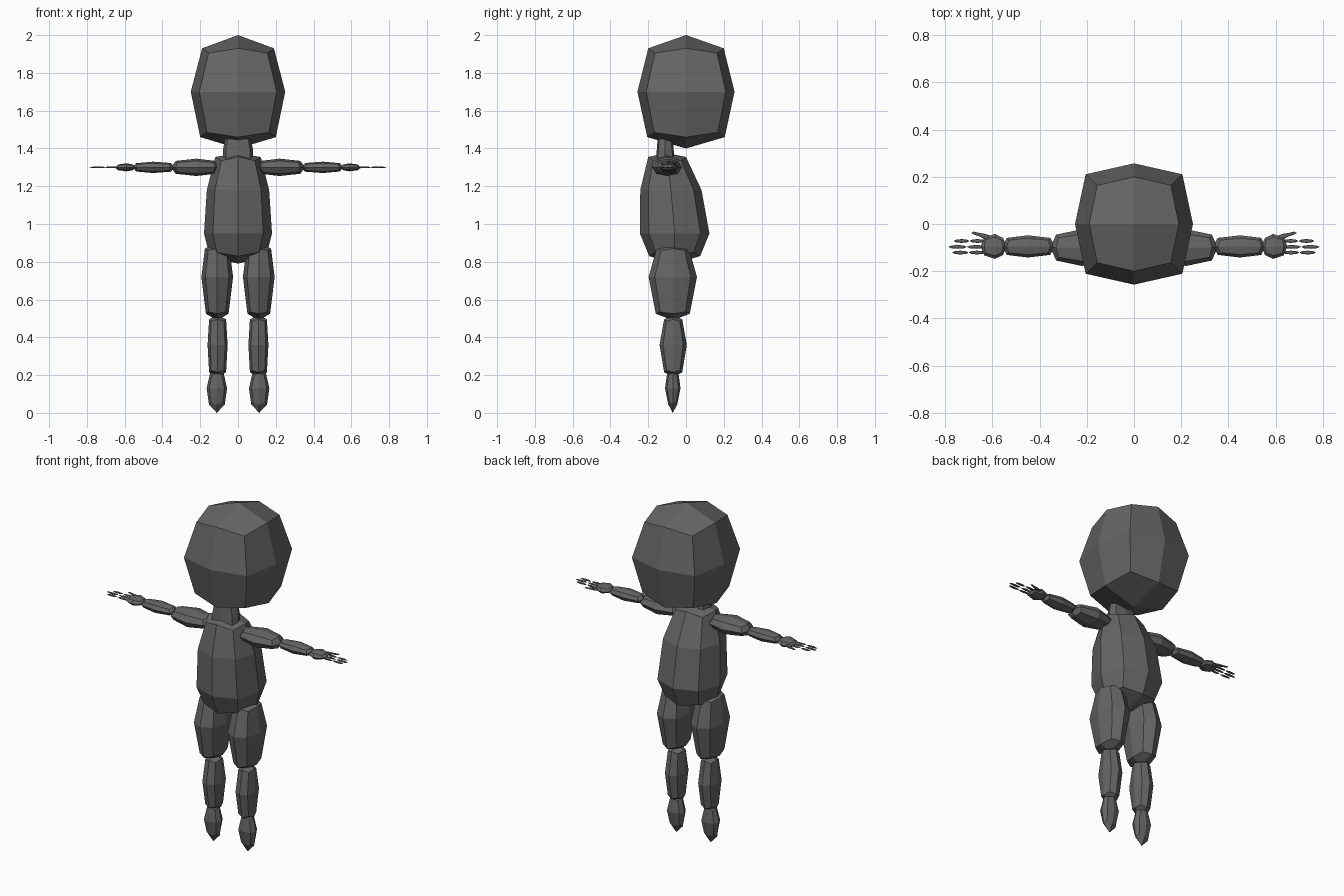
import bpy
import bmesh
from mathutils import Vector

cube = bpy.data.objects.get("Cube")
if cube:
    bpy.data.objects.remove(cube)

grey = bpy.data.materials.new("dark grey")
grey.use_nodes = True
COLOUR = (0.13, 0.13, 0.13, 1)
grey.diffuse_color = COLOUR
grey.node_tree.nodes["Principled BSDF"].inputs["Base Color"].default_value = COLOUR

# Ring outline: side middles at full width, corners pulled in
RING = [(1, 0), (1, 1), (0, 1), (-1, 1), (-1, 0), (-1, -1), (0, -1), (1, -1)]


def block(name, rings, start, end, axis="Z", corner=0.74, inset=0.015, mirror=False):
    """Faceted block from rings (position, centre u, centre v, half u, half v)
    with a four-quad cap rising to a point at each end."""
    def place(t, u, v):
        return Vector((u, v, t)) if axis == "Z" else Vector((t, u, v))

    bm = bmesh.new()
    loops = []
    for i, (t, cu, cv, hu, hv) in enumerate(rings):
        shift = inset if i == 0 else -inset if i == len(rings) - 1 else 0
        loop = []
        for a, b in RING:
            is_corner = a and b
            k = corner if is_corner else 1
            loop.append(bm.verts.new(place(t + (shift if is_corner else 0),
                                           cu + a * hu * k, cv + b * hv * k)))
        loops.append(loop)
    for low, high in zip(loops, loops[1:]):
        for i in range(8):
            j = (i + 1) % 8
            bm.faces.new((low[i], low[j], high[j], high[i]))
    for loop, ring, tip in ((loops[0], rings[0], start), (loops[-1], rings[-1], end)):
        pole = bm.verts.new(place(tip, ring[1], ring[2]))
        for i in range(0, 8, 2):
            bm.faces.new((pole, loop[i], loop[i + 1], loop[(i + 2) % 8]))
    bmesh.ops.recalc_face_normals(bm, faces=bm.faces)
    mesh = bpy.data.meshes.new(name)
    bm.to_mesh(mesh)
    bm.free()
    mesh.materials.append(grey)
    obj = bpy.data.objects.new(name, mesh)
    bpy.context.collection.objects.link(obj)
    if mirror:
        obj.modifiers.new("Mirror", "MIRROR")
    return obj


def limb(name, lo, mid, hi, u, v, half_mid, half_lo, half_hi, tips, axis="Z", inset=0.01):
    """Mirrored three-ring segment, fat in the middle."""
    rings = [(t, u, v, *h) for t, h in ((lo, half_lo), (mid, half_mid), (hi, half_hi))]
    return block(name, rings, *tips, axis=axis, inset=inset, mirror=True)


# Head, neck and torso
block("head", [(1.46, 0, 0, 0.20, 0.205), (1.70, 0, 0, 0.25, 0.257),
               (1.93, 0, 0, 0.19, 0.20)], 1.40, 2.0, corner=0.82, inset=0.025)
block("neck", [(1.34, 0, -0.11, 0.08, 0.05), (1.39, 0, -0.11, 0.08, 0.045),
               (1.455, 0, -0.11, 0.068, 0.04)], 1.32, 1.47, corner=0.8, inset=0.005)
block("torso", [(0.83, 0, -0.06, 0.15, 0.135), (0.95, 0, -0.06, 0.18, 0.184),
                (1.18, 0, -0.08, 0.165, 0.162), (1.355, 0, -0.10, 0.12, 0.10)],
      0.79, 1.375, inset=0.02)

# Legs
limb("thighs", 0.525, 0.72, 0.87, 0.11, -0.07, (0.084, 0.128), (0.06, 0.09),
     (0.065, 0.085), (0.49, 0.90))
limb("shins", 0.215, 0.36, 0.495, 0.108, -0.068, (0.053, 0.072), (0.045, 0.048),
     (0.045, 0.048), (0.19, 0.52))
limb("feet", 0.045, 0.13, 0.21, 0.112, -0.07, (0.054, 0.041), (0.042, 0.024),
     (0.036, 0.03), (0.0, 0.225))

# Arms, held straight out to the sides
limb("upper_arms", 0.12, 0.22, 0.33, -0.10, 1.30, (0.078, 0.046), (0.055, 0.034),
     (0.055, 0.034), (0.09, 0.355), "X")
limb("forearms", 0.355, 0.45, 0.54, -0.095, 1.30, (0.047, 0.03), (0.036, 0.023),
     (0.036, 0.022), (0.335, 0.555), "X")
limb("hands", 0.555, 0.59, 0.635, -0.095, 1.30, (0.053, 0.021), (0.036, 0.015),
     (0.038, 0.015), (0.54, 0.65), "X", 0.005)

# Fingers: two thin segments each
FINGERS = {"back_finger": (-0.072, 0.765), "middle_finger": (-0.097, 0.787),
           "front_finger": (-0.121, 0.772)}
for name, (y, tip) in FINGERS.items():
    base = 0.63
    for part in ("base", "tip"):
        end = (base + tip) / 2 if part == "base" else tip
        step = (end - base) / 6
        limb(f"{name}_{part}", base + step, base + 3 * step, end - step, y, 1.30,
             (0.008, 0.004), (0.006, 0.003), (0.006, 0.003), (base, end), "X", 0.002)
        base = end

# Thumb, leaning back
thumb = [(0.605, -0.062, 1.30, 0.011, 0.007), (0.635, -0.052, 1.30, 0.011, 0.006),
         (0.66, -0.044, 1.30, 0.007, 0.004), (0.68, -0.038, 1.30, 0.006, 0.003)]
block("thumbs", thumb, 0.60, 0.69, axis="X", inset=0.002, mirror=True)
